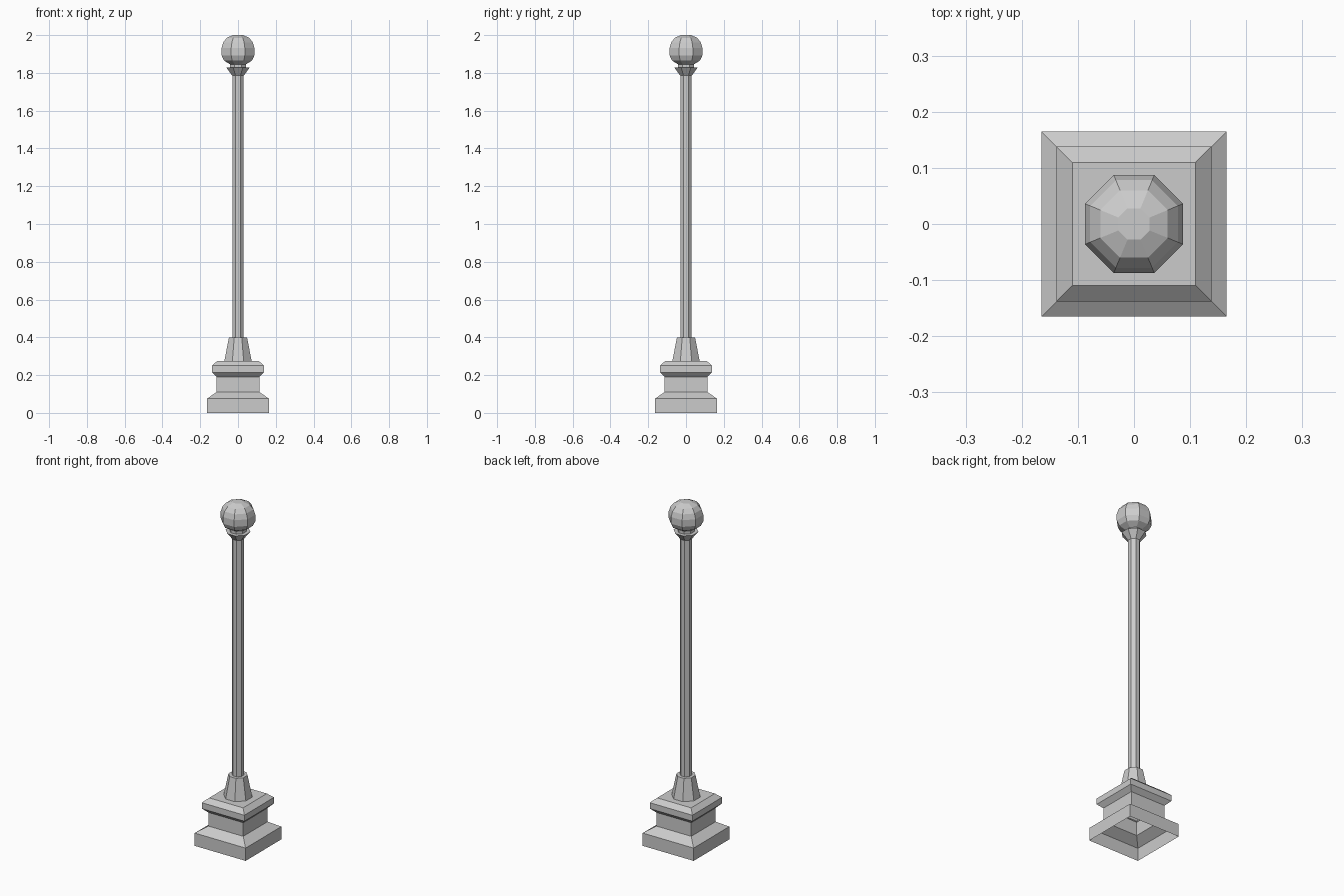
import bpy
import math

old = bpy.data.objects.get("Cube")
if old:
    bpy.data.objects.remove(old, do_unlink=True)

stone = bpy.data.materials.new("pale_grey")
stone.use_nodes = True
GREY = (0.6, 0.6, 0.6, 1)
stone.diffuse_color = GREY
stone.node_tree.nodes["Principled BSDF"].inputs["Base Color"].default_value = GREY


def turned(name, sides, profile, cap_top=False):
    """Stack polygon rings; profile holds (half width across flats, height)."""
    verts, faces = [], []
    for half, z in profile:
        radius = half / math.cos(math.pi / sides)
        for i in range(sides):
            a = 2 * math.pi * (i + 0.5) / sides
            verts.append((radius * math.cos(a), radius * math.sin(a), z))
    for r in range(len(profile) - 1):
        low, high = r * sides, (r + 1) * sides
        for i in range(sides):
            j = (i + 1) % sides
            faces.append((low + i, low + j, high + j, high + i))
    if cap_top:
        faces.append(tuple(range(len(verts) - sides, len(verts))))
    mesh = bpy.data.meshes.new(name)
    mesh.from_pydata(verts, [], faces)
    mesh.materials.append(stone)
    obj = bpy.data.objects.new(name, mesh)
    bpy.context.collection.objects.link(obj)
    return obj


# Square plinth, hollow and open underneath
turned("plinth", 4, [(0.165, 0), (0.165, 0.075), (0.113, 0.11), (0.113, 0.19),
                     (0.138, 0.215), (0.138, 0.25), (0.11, 0.275)], cap_top=True)

# Tapered foot and slim octagonal shaft
turned("shaft_foot", 8, [(0.072, 0.275), (0.048, 0.4)], cap_top=True)
turned("shaft", 8, [(0.03, 0.4), (0.03, 1.79)])

# Flared collar with a short neck
turned("collar", 8, [(0.03, 1.785), (0.062, 1.828)], cap_top=True)
turned("neck", 8, [(0.042, 1.828), (0.042, 1.848)])

# Faceted ball on top
turned("ball_finial", 8, [(0.042, 1.845), (0.075, 1.866), (0.087, 1.893), (0.087, 1.932),
                          (0.078, 1.962), (0.06, 1.985), (0.028, 2.0)], cap_top=True)
